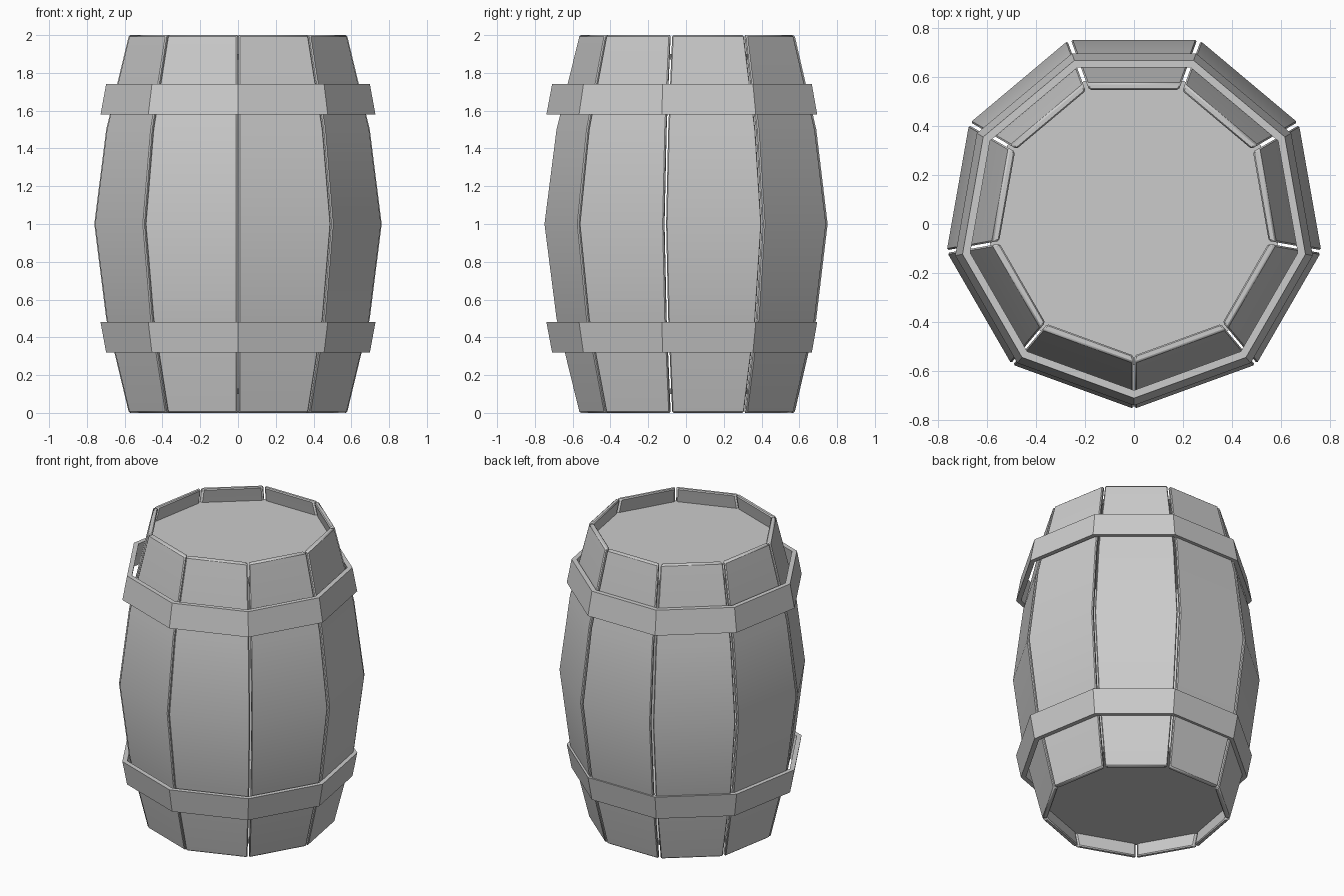
import bpy
from math import sin, cos, tan, radians, pi

if "Cube" in bpy.data.objects:
    bpy.data.objects.remove(bpy.data.objects["Cube"])

N = 9
CY = 0.022                     # staves and lids sit slightly behind the hoops
C20 = cos(pi / N)
PROFILE = [(0, .553), (.5, .668), (1, .728), (1.5, .668), (2, .553)]   # z, apothem
GAP = [.003, .005, .006, .007, .008]    # half gap at each seam, front to back


def make(name, verts, faces):
    me = bpy.data.meshes.new(name)
    me.from_pydata(verts, [], faces)
    me.update()
    ob = bpy.data.objects.new(name, me)
    bpy.context.collection.objects.link(ob)
    return ob


def ring(r, z, cy=0.0):
    return [(r * cos(radians(-90 + 40 * k)), cy + r * sin(radians(-90 + 40 * k)), z)
            for k in range(N)]


def stave(k):
    a = radians(-70 + 40 * k)
    g0, g1 = GAP[min(k, N - k)], GAP[min(k + 1, N - k - 1)]
    verts, faces = [], []
    for z, ap in PROFILE:
        for d in (ap, ap - .03):
            w = d * tan(pi / N)
            row = [-w + g0, w - g1]
            if d != ap:
                row.reverse()
            for t in row:
                verts.append((d * cos(a) - t * sin(a), CY + d * sin(a) + t * cos(a), z))
    for i in range(len(PROFILE) - 1):
        b = 4 * i
        for j in range(4):
            n = (j + 1) % 4
            faces.append((b + j, b + n, b + 4 + n, b + 4 + j))
    e = 4 * (len(PROFILE) - 1)
    faces += [(3, 2, 1, 0), (e, e + 1, e + 2, e + 3)]
    ob = make(f"stave_{k + 1}", verts, faces)
    m = ob.modifiers.new("edge_bevel", 'BEVEL')
    m.width, m.segments = .007, 1
    m.limit_method, m.angle_limit = 'ANGLE', radians(50)
    bpy.context.view_layer.objects.active = ob
    ob.select_set(True)
    bpy.ops.object.shade_smooth_by_angle(angle=radians(30))
    ob.select_set(False)


def hoop(name, z0, r0, z1, r1, t=.032):
    verts = ring(r0, z0) + ring(r1, z1) + ring(r1 - t, z1) + ring(r0 - t, z0)
    faces = [(N * j + k, N * j + (k + 1) % N,
              N * ((j + 1) % 4) + (k + 1) % N, N * ((j + 1) % 4) + k)
             for j in range(4) for k in range(N)]
    make(name, verts, faces)


def lid(name, z0, z1):
    r = .560 / C20
    faces = [tuple(reversed(range(N))), tuple(range(N, 2 * N))]
    faces += [(k, (k + 1) % N, N + (k + 1) % N, N + k) for k in range(N)]
    make(name, ring(r, z0, CY) + ring(r, z1, CY), faces)


# Curved planks
for k in range(N):
    stave(k)

# Binding bands
hoop("lower_hoop", .32, .709, .48, .739)
hoop("upper_hoop", 1.58, .739, 1.74, .709)

# Recessed end boards
lid("bottom_lid", .10, .13)
lid("top_lid", 1.87, 1.90)
